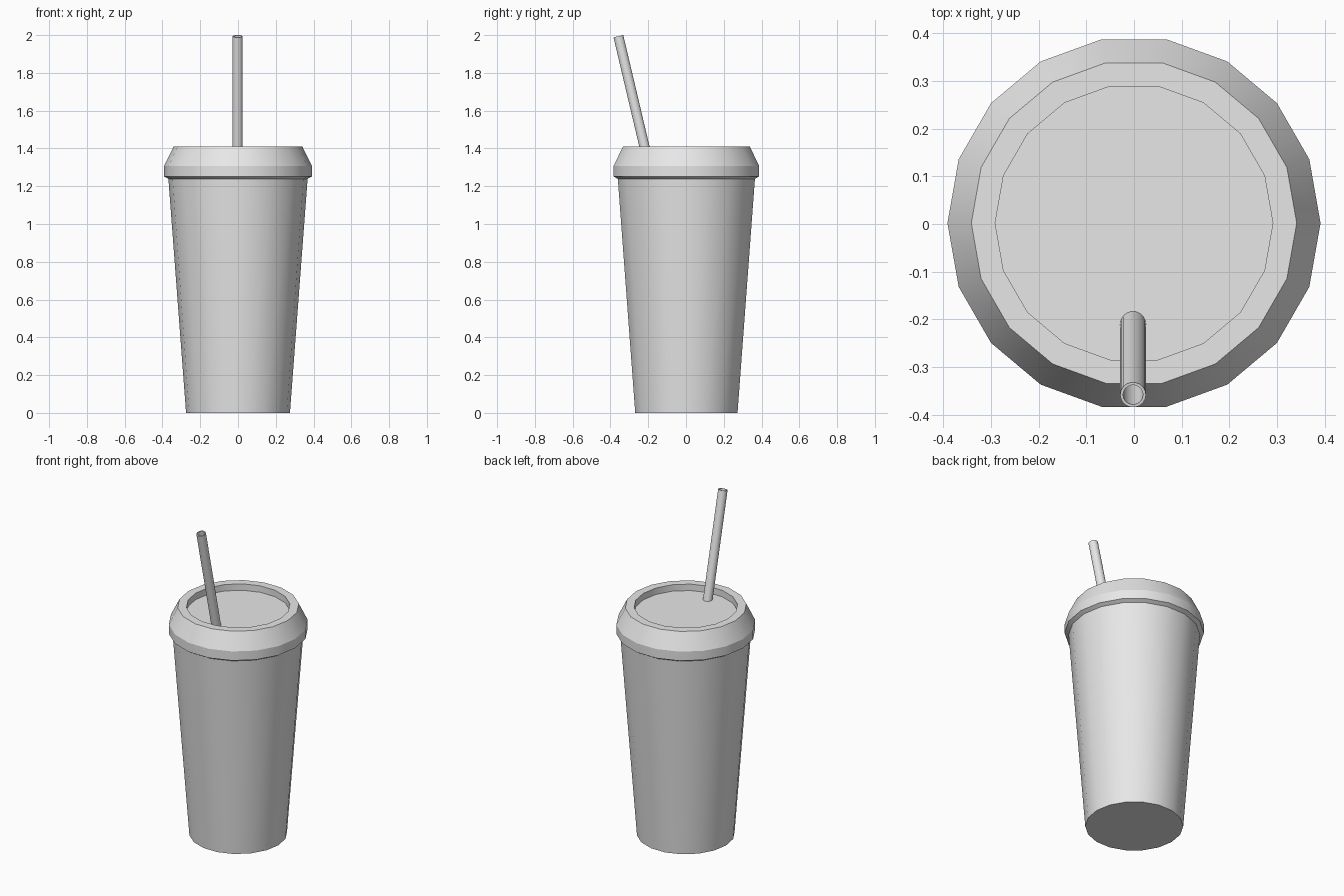
import bpy, bmesh, math
from mathutils import Matrix, Vector

cube = bpy.data.objects.get("Cube")
if cube:
    bpy.data.objects.remove(cube, do_unlink=True)

grey = bpy.data.materials.new("plain_grey")
grey.use_nodes = True
grey.diffuse_color = (0.8, 0.8, 0.8, 1)
grey.node_tree.nodes["Principled BSDF"].inputs["Base Color"].default_value = grey.diffuse_color


def lathe(name, profile, sides, matrix, cap_start=False, cap_end=False, closed=False):
    """Turn a (radius, height) profile around the local z axis."""
    bm = bmesh.new()
    rings = []
    for radius, height in profile:
        angles = [math.tau * i / sides for i in range(sides)]
        rings.append([bm.verts.new((radius * math.cos(a), radius * math.sin(a), height))
                      for a in angles])
    pairs = list(zip(rings, rings[1:]))
    if closed:
        pairs.append((rings[-1], rings[0]))
    for low, high in pairs:
        for i in range(sides):
            j = (i + 1) % sides
            bm.faces.new((low[i], low[j], high[j], high[i]))
    if cap_start:
        bm.faces.new(rings[0][::-1])
    if cap_end:
        bm.faces.new(rings[-1])
    bm.transform(matrix)
    mesh = bpy.data.meshes.new(name)
    bm.to_mesh(mesh)
    bm.free()
    mesh.materials.append(grey)
    obj = bpy.data.objects.new(name, mesh)
    bpy.context.collection.objects.link(obj)
    bpy.ops.object.select_all(action="DESELECT")
    obj.select_set(True)
    bpy.context.view_layer.objects.active = obj
    bpy.ops.object.shade_smooth_by_angle(angle=math.radians(23))
    return obj


centre = Matrix.Translation((0, 0.002, 0))

# Tapered cup with a closed base
lathe("cup", [(0.275, 0), (0.369, 1.245)], 18, centre, cap_start=True)

# Lid: undercut lip, upright band, sloped shoulder, flat rim and sunken top
lathe("lid", [(0.364, 1.236), (0.391, 1.252), (0.391, 1.308), (0.341, 1.41),
              (0.291, 1.41), (0.291, 1.37)], 18, centre, cap_end=True)

# Hollow straw leaning to the front
bottom, top = Vector((-0.002, -0.206, 1.35)), Vector((-0.002, -0.358, 1.994))
axis = top - bottom
lean = Matrix.Translation(bottom) @ axis.to_track_quat("Z", "Y").to_matrix().to_4x4()
lathe("straw", [(0.027, 0), (0.027, axis.length), (0.021, axis.length), (0.021, 0)],
      18, lean, closed=True)
